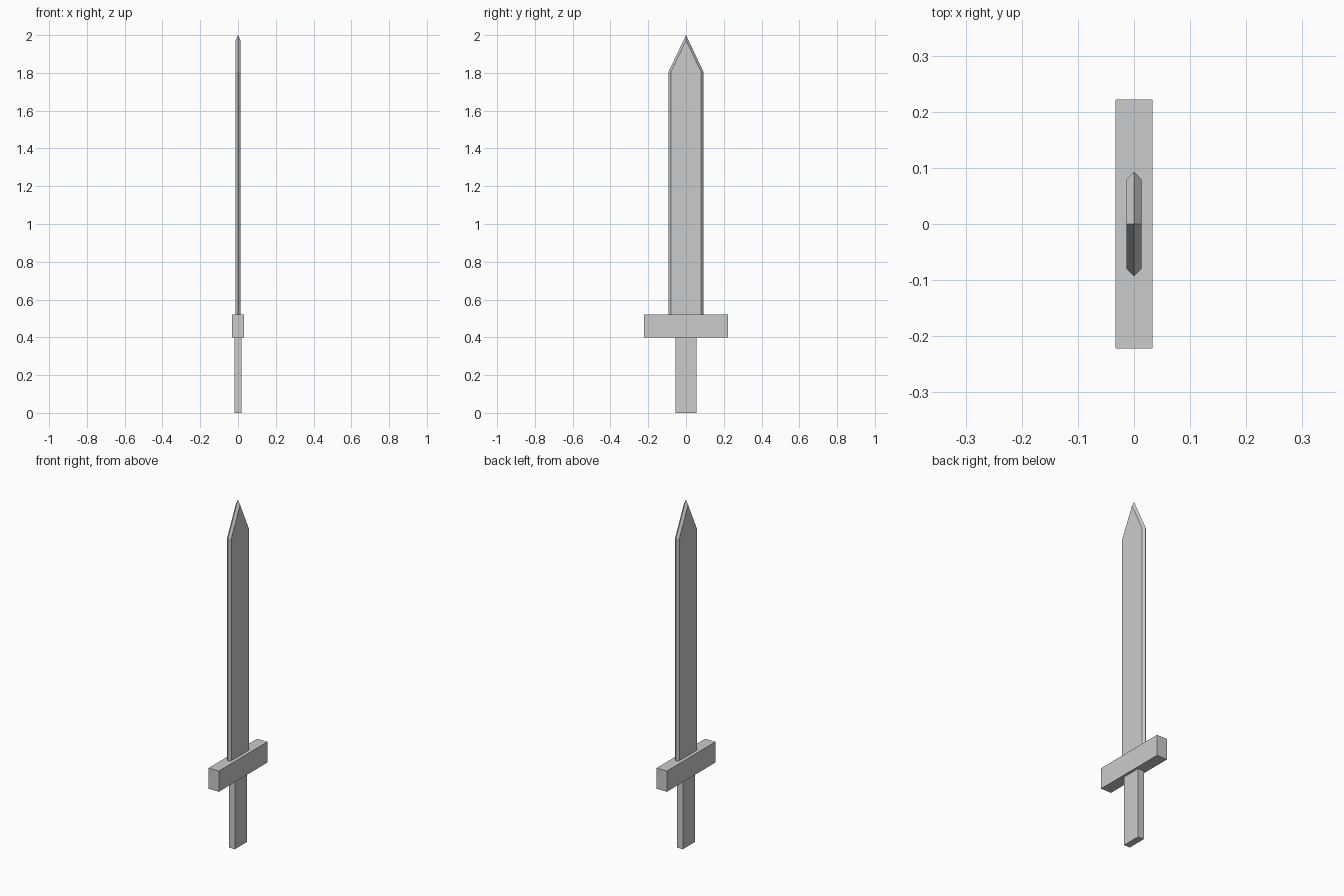
import bpy
import bmesh

cube = bpy.data.objects.get("Cube")
if cube:
    bpy.data.objects.remove(cube, do_unlink=True)

grey = bpy.data.materials.new("plain_grey")
grey.use_nodes = True
colour = (0.6, 0.6, 0.6, 1)
grey.diffuse_color = colour
grey.node_tree.nodes["Principled BSDF"].inputs["Base Color"].default_value = colour


def finish(name, bm):
    bmesh.ops.recalc_face_normals(bm, faces=bm.faces)
    mesh = bpy.data.meshes.new(name)
    bm.to_mesh(mesh)
    bm.free()
    mesh.materials.append(grey)
    obj = bpy.data.objects.new(name, mesh)
    bpy.context.collection.objects.link(obj)
    return obj


def box(name, half_x, half_y, bottom, top):
    bm = bmesh.new()
    bmesh.ops.create_cube(bm, size=2)
    for v in bm.verts:
        v.co.x *= half_x
        v.co.y *= half_y
        v.co.z = top if v.co.z > 0 else bottom
    return finish(name, bm)


# Grip and crossguard
box("grip", 0.019, 0.056, 0, 0.40)
box("crossguard", 0.033, 0.222, 0.40, 0.52)

# Blade: flat sides with bevelled edges meeting at a point
base, shoulder, tip = 0.52, 1.805, 2.0
thick, flat, edge = 0.013, 0.08, 0.093
flat_tip = shoulder + (tip - shoulder) * flat / edge


def outline(bm, x, half_width, peak):
    points = [(-half_width, base), (-half_width, shoulder), (0, peak),
              (half_width, shoulder), (half_width, base)]
    return [bm.verts.new((x, y, z)) for y, z in points]


bm = bmesh.new()
rim = outline(bm, 0, edge, tip)
sides = [outline(bm, x, flat, flat_tip) for x in (-thick, thick)]
for side in sides:
    bm.faces.new(side)
    for i in range(len(rim) - 1):
        bm.faces.new((rim[i], rim[i + 1], side[i + 1], side[i]))
left, right = sides
bm.faces.new((rim[0], left[0], left[-1], rim[-1], right[-1], right[0]))
finish("blade", bm)
